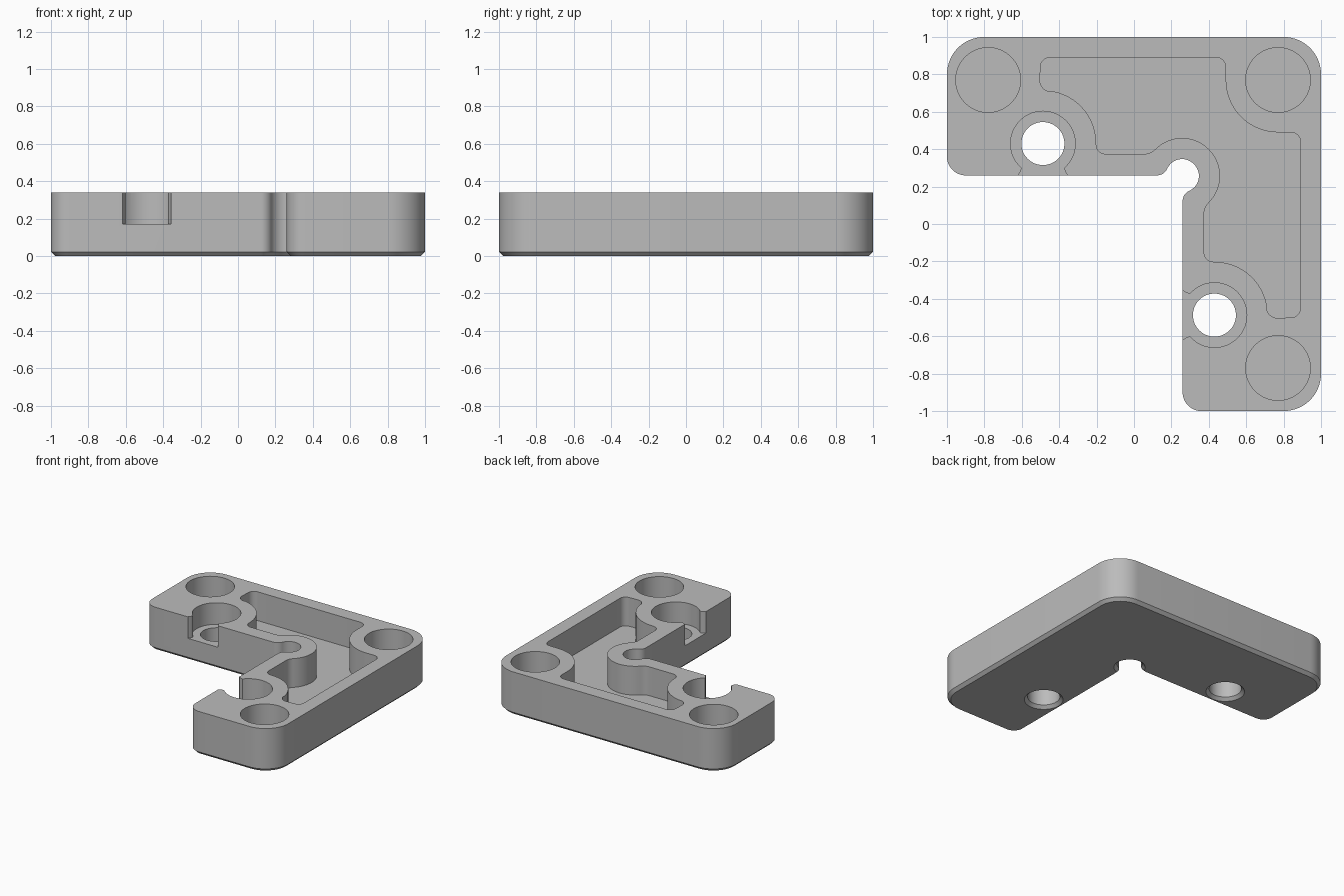
import bpy
import bmesh
from math import cos, sin, radians
from mathutils import Vector

if "Cube" in bpy.data.objects:
    bpy.data.objects.remove(bpy.data.objects["Cube"])

HEIGHT = 0.34
CHAMFER = 0.023
BORE_R = 0.173


def arc(cx, cy, r, a0, a1):
    n = max(4, int(abs(a1 - a0) / 6))
    angles = [radians(a0 + (a1 - a0) * i / n) for i in range(n + 1)]
    return [(cx + r * cos(a), cy + r * sin(a)) for a in angles]


def mirrored(half):
    """Close a half outline across the diagonal x = y."""
    pts = half + [(y, x) for x, y in reversed(half[1:-1])]
    clean = []
    for p in pts:
        if not clean or (Vector(p) - Vector(clean[-1])).length > 1e-4:
            clean.append(p)
    return clean


def inset(pts, d):
    """Offset a counterclockwise outline inward."""
    out = []
    for i, p in enumerate(pts):
        t = Vector(pts[(i + 1) % len(pts)]) - Vector(pts[i - 1])
        t.normalize()
        out.append((p[0] - t.y * d, p[1] + t.x * d))
    return out


def loft(name, rings):
    """Solid from stacked (outline, z) rings."""
    bm = bmesh.new()
    loops = [[bm.verts.new((x, y, z)) for x, y in pts] for pts, z in rings]
    for low, high in zip(loops, loops[1:]):
        n = len(low)
        for i in range(n):
            j = (i + 1) % n
            bm.faces.new((low[i], low[j], high[j], high[i]))
    bm.faces.new(loops[0][::-1])
    bm.faces.new(loops[-1])
    bmesh.ops.recalc_face_normals(bm, faces=bm.faces)
    mesh = bpy.data.meshes.new(name)
    bm.to_mesh(mesh)
    bm.free()
    obj = bpy.data.objects.new(name, mesh)
    bpy.context.collection.objects.link(obj)
    return obj


def circle(c, r):
    return arc(c[0], c[1], r, 0, 360)[:-1]


# L-shaped body with rounded corners, corner relief and bottom chamfer
outline = mirrored(
    arc(0.8, 0.8, 0.2, 45, 90) + arc(-0.8, 0.8, 0.2, 90, 180)
    + arc(-0.9, 0.36, 0.1, 180, 270) + arc(0.123, 0.32, 0.06, -90, -24.1)
    + arc(0.257, 0.26, 0.087, 155.9, 45))
body = loft("corner_bracket", [(inset(outline, CHAMFER), 0),
                               (outline, CHAMFER), (outline, HEIGHT)])

# Recessed pocket that flows around the bosses
pocket = mirrored(
    arc(0.77, 0.77, 0.28, 225, 180) + arc(0.44, 0.84, 0.05, 0, 90)
    + arc(-0.45, 0.84, 0.05, 90, 180) + arc(-0.443, 0.768, 0.06, 180, 262)
    + arc(-0.487, 0.43, 0.285, 80, 0) + arc(-0.152, 0.425, 0.05, 180, 270)
    + arc(0.056, 0.455, 0.08, -90, -44.3) + arc(0.257, 0.26, 0.2, 135.7, 45))
cutters = [loft("pocket_cutter", [(pocket, 0.114), (pocket, 0.5)])]

# Round blind holes at the three outer corners
for c in ((-0.78, 0.77), (0.77, 0.77), (0.77, -0.77)):
    ring = circle(c, BORE_R)
    cutters.append(loft("blind_hole_cutter", [(ring, 0.114), (ring, 0.5)]))

# Screw holes: chamfered through hole, counterbore and side opening
slot = [(-0.112, -0.1), (-0.114, -0.13), (-0.118, -0.148), (-0.13, -0.165),
        (-0.13, -0.25)]
slot += [(-x, y) for x, y in reversed(slot)]
for swap in (False, True):
    c = (0.43, -0.487) if swap else (-0.487, 0.43)
    hole = circle(c, 0.115)
    wide = circle(c, 0.115 + 2 * CHAMFER)
    cutters.append(loft("screw_hole_cutter",
                        [(wide, -CHAMFER), (hole, CHAMFER), (hole, 0.5)]))
    ring = circle(c, BORE_R)
    cutters.append(loft("counterbore_cutter", [(ring, 0.171), (ring, 0.5)]))
    side = [(c[0] + (y if swap else x), c[1] + (x if swap else y))
            for x, y in slot]
    cutters.append(loft("opening_cutter", [(side, 0.171), (side, 0.5)]))

# Carve everything out of the body
bpy.context.view_layer.objects.active = body
for cutter in cutters:
    cutter.hide_render = True
    mod = body.modifiers.new("cut", "BOOLEAN")
    mod.operation = "DIFFERENCE"
    mod.solver = "EXACT"
    mod.object = cutter
    bpy.ops.object.modifier_apply(modifier=mod.name)
    bpy.data.objects.remove(cutter)

# Single grey finish
grey = bpy.data.materials.new("grey_plastic")
grey.use_nodes = True
color = (0.5, 0.5, 0.5, 1)
grey.diffuse_color = color
grey.node_tree.nodes["Principled BSDF"].inputs["Base Color"].default_value = color
body.data.materials.clear()
body.data.materials.append(grey)
for poly in body.data.polygons:
    poly.material_index = 0

bpy.ops.object.select_all(action="DESELECT")
body.select_set(True)
bpy.ops.object.shade_smooth_by_angle(angle=radians(30))
